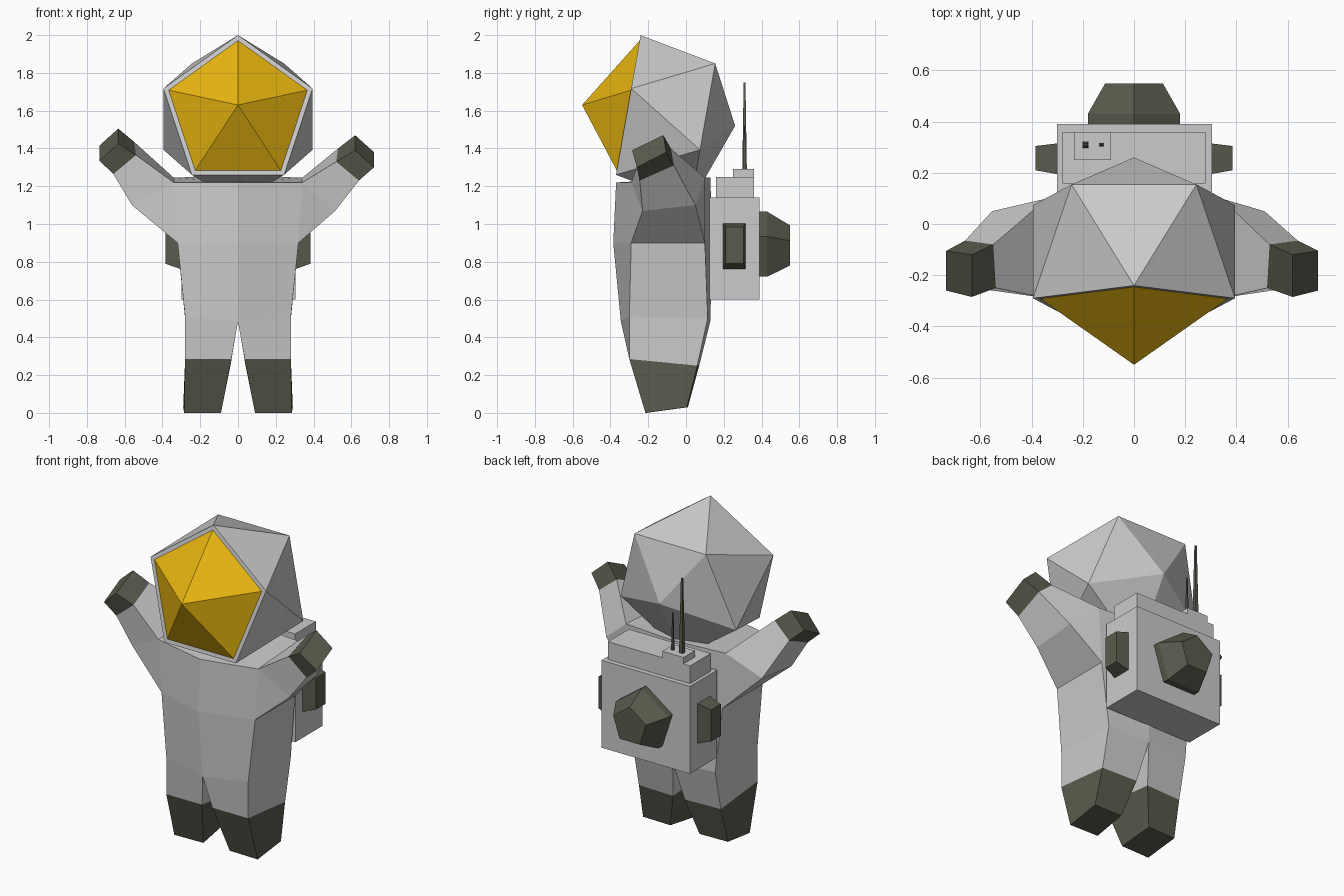
import bpy, bmesh, math
from mathutils import Vector

if "Cube" in bpy.data.objects:
    bpy.data.objects.remove(bpy.data.objects["Cube"])


def material(name, rgb):
    m = bpy.data.materials.new(name)
    m.diffuse_color = (*rgb, 1)
    m.use_nodes = True
    m.node_tree.nodes["Principled BSDF"].inputs["Base Color"].default_value = m.diffuse_color
    return m


OLIVE = material("olive_rubber", (0.10, 0.105, 0.075))
GOLD = material("gold_visor", (0.80, 0.46, 0.005))


def build(name, faces, mat=None):
    """Flat-shaded object from faces given as lists of points."""
    bm = bmesh.new()
    for f in faces:
        bm.faces.new([bm.verts.new(p) for p in f])
    bmesh.ops.remove_doubles(bm, verts=bm.verts, dist=0.0005)
    bmesh.ops.recalc_face_normals(bm, faces=bm.faces)
    me = bpy.data.meshes.new(name)
    bm.to_mesh(me)
    bm.free()
    if mat:
        me.materials.append(mat)
    ob = bpy.data.objects.new(name, me)
    bpy.context.collection.objects.link(ob)
    return ob


def loft(a, b):
    n = len(a)
    return [[a[i], a[(i + 1) % n], b[(i + 1) % n], b[i]] for i in range(n)]


def solid(name, rings, mat=None):
    faces = [rings[0], rings[-1]]
    for a, b in zip(rings, rings[1:]):
        faces += loft(a, b)
    return build(name, faces, mat)


def rect(x0, x1, y0, y1, z):
    return [(x0, y0, z), (x1, y0, z), (x1, y1, z), (x0, y1, z)]


def box(name, x, y, z, mat=None):
    return solid(name, [rect(*x, *y, z[0]), rect(*x, *y, z[1])], mat)


# suit: torso rings run front centre, front side, back side, back centre
chest = [(0, -.37, 1.22), (.34, -.29, 1.22), (.34, .10, 1.245), (0, .13, 1.245)]
waist = [(0, -.385, .90), (.32, -.29, .90), (.32, .10, .90), (0, .135, .90)]
hips = [(0, -.345, .485), (.28, -.30, .51), (.28, .115, .50), (0, .13, .49)]
ankle = [(.035, -.30, .285), (.28, -.30, .285), (.28, .06, .25), (.04, .07, .25)]
sole = [(.09, -.21, 0), (.285, -.215, 0), (.29, .005, .03), (.10, .01, .03)]
# arm rings run top front, bottom front, bottom back, top back
elbow = [(.515, -.23, 1.07), (.51, .05, 1.10)]
wrist = [(.52, -.25, 1.33), (.64, -.245, 1.23), (.64, -.065, 1.31), (.53, -.08, 1.40)]
hand = [(.62, -.285, 1.39), (.72, -.26, 1.30), (.72, -.105, 1.38), (.62, -.12, 1.47)]

suit = []
for side, s in (("right", 1), ("left", -1)):
    def put(ring, dx=0, dz=0):
        # the left arm is raised slightly higher
        if s > 0:
            dx = dz = 0
        return [(s * (x + dx), y, z + dz) for x, y, z in ring]
    c, w, h, a, so = map(put, (chest, waist, hips, ankle, sole))
    ef, eb = put(elbow, .045, .028)
    wr, hd = put(wrist, .02, .035), put(hand, .014, .035)
    cw, wh = loft(c, w), loft(w, h)
    suit += [c, cw[0], cw[2]] + wh[:3] + loft(h, a)
    suit += [[c[1], w[1], ef], [w[1], w[2], eb, ef], [w[2], c[2], eb],
             [c[1], ef, wr[1], wr[0]], [ef, eb, wr[2], wr[1]],
             [eb, c[2], wr[3], wr[2]], [c[2], c[1], wr[0], wr[3]]]
    solid(side + "_boot", [a, so], OLIVE)
    solid(side + "_glove", [wr, hd], OLIVE)
build("suit", suit)

# helmet: icosahedron tilted upward, open at the front for the visor
R = 0.415
axis = Vector((0, -.985, .173))
up = Vector((0, .173, .985))
centre = Vector((0, -.108, 1.555))


def pentagon(offset, radius, phase):
    out = []
    for i in range(5):
        t = math.radians(72 * i + phase)
        out.append(centre + axis * offset
                   + radius * (up * math.cos(t) + Vector((math.sin(t), 0, 0))))
    return out


front = pentagon(R / 2, R, 0)
rim = pentagon(R / 2, R * .93, 0)
back = pentagon(-R / 2, R, 36)
rear_tip, visor_tip = Vector((0, .26, 1.52)), Vector((0, -.55, 1.63))
helmet, visor = loft(front, rim), []
for i in range(5):
    j = (i + 1) % 5
    helmet += [[front[i], front[j], back[i]], [back[i], back[j], front[j]],
               [back[i], back[j], rear_tip]]
    visor.append([rim[i], rim[j], visor_tip])
build("helmet", helmet)
build("visor", visor, GOLD)

# backpack with stepped top
box("backpack", (-.30, .305), (.125, .39), (.60, 1.14))
box("backpack_top", (-.28, .28), (.158, .36), (1.14, 1.25))
box("antenna_base", (-.235, -.09), (.25, .36), (1.25, 1.29))

# tapered antennas
for name, x, r, top in (("tall_antenna", -.19, .012, 1.75),
                        ("short_antenna", -.127, .007, 1.52)):
    q = r * .4
    solid(name, [rect(x - r, x + r, .31 - r, .31 + r, 1.29),
                 rect(x - q, x + q, .31 - q, .31 + q, top)], OLIVE)

# side pods on the backpack
for side, s in (("right", 1), ("left", -1)):
    def pod(x, y0, y1, z0, z1):
        return [(s * x, y0, z0), (s * x, y1, z0), (s * x, y1, z1), (s * x, y0, z1)]
    solid(side + "_pod", [pod(.30, .195, .315, .76, 1.005),
                          pod(.385, .21, .305, .79, .985)], OLIVE)


# five-sided vent on the back
def vent_ring(r, y):
    return [(r * math.sin(math.radians(72 * i)), y,
             .875 + r * math.cos(math.radians(72 * i))) for i in range(5)]


solid("back_vent", [vent_ring(.19, .39), vent_ring(.19, .43), vent_ring(.118, .55)], OLIVE)
